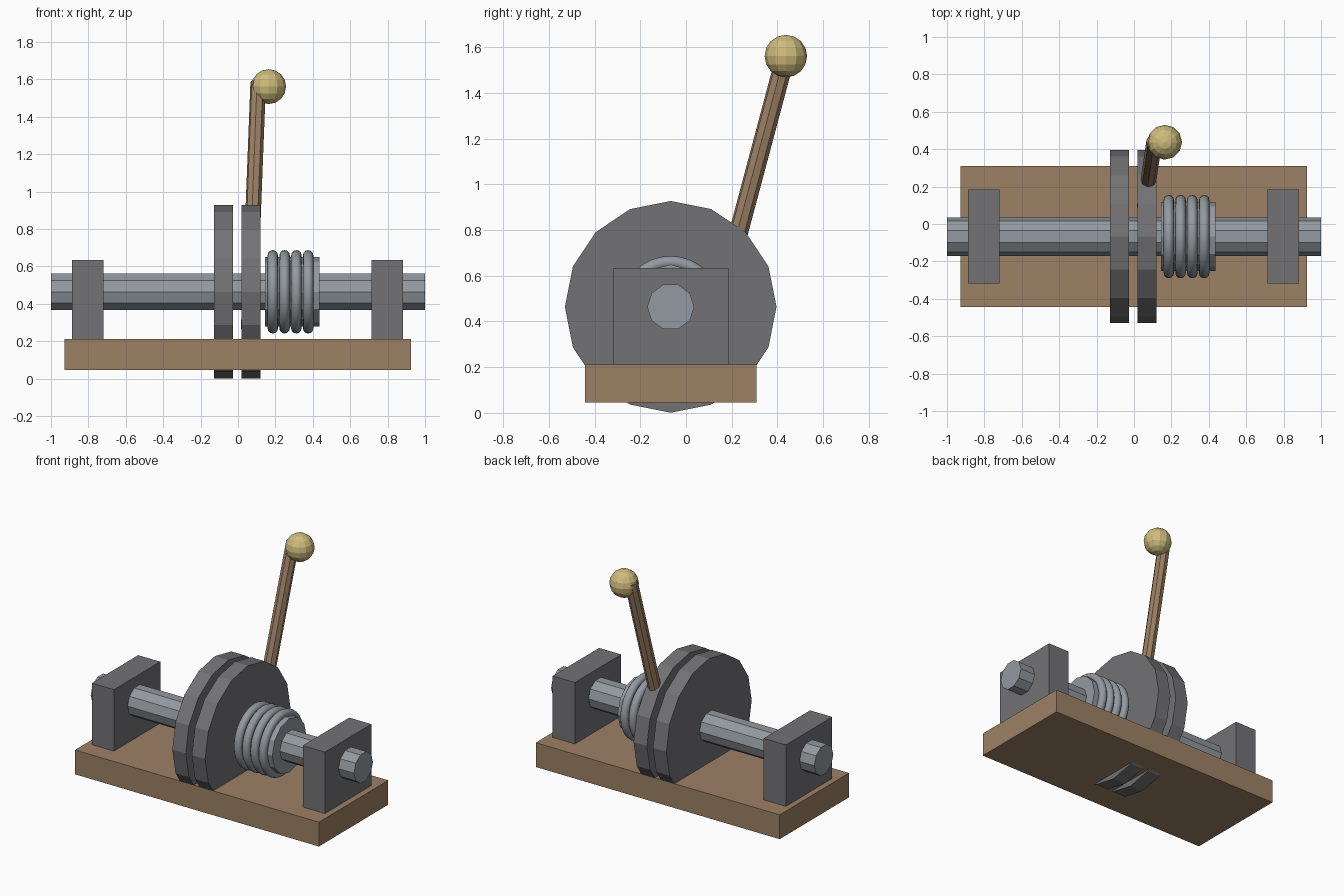
import bpy
from math import pi
from mathutils import Vector

if "Cube" in bpy.data.objects:
    bpy.data.objects.remove(bpy.data.objects["Cube"])

CY, CZ = -0.067, 0.464   # shaft axis


def mat(name, col):
    m = bpy.data.materials.new(name)
    m.diffuse_color = (*col, 1)
    m.use_nodes = True
    m.node_tree.nodes["Principled BSDF"].inputs["Base Color"].default_value = m.diffuse_color
    return m


STEEL = mat("steel", (0.29, 0.32, 0.35))
IRON = mat("iron", (0.17, 0.17, 0.18))
WOOD = mat("wood", (0.34, 0.22, 0.13))
BRASS = mat("brass", (0.62, 0.50, 0.20))


def finish(name, m):
    o = bpy.context.object
    o.name = name
    o.data.materials.append(m)
    return o


def box(name, lo, hi, m):
    lo, hi = Vector(lo), Vector(hi)
    bpy.ops.mesh.primitive_cube_add(size=1, location=(lo + hi) / 2)
    o = finish(name, m)
    o.scale = hi - lo
    return o


def rod(name, a, b, r, sides, m):
    a, b = Vector(a), Vector(b)
    d = b - a
    bpy.ops.mesh.primitive_cylinder_add(vertices=sides, radius=r, depth=d.length, location=(a + b) / 2)
    o = finish(name, m)
    o.rotation_euler = d.to_track_quat('Z', 'Y').to_euler()
    return o


def axial(name, x0, x1, r, sides, m):
    # cylinder along the shaft axis, with a vertex pointing to +y
    bpy.ops.mesh.primitive_cylinder_add(vertices=sides, radius=r, depth=x1 - x0,
                                        location=((x0 + x1) / 2, CY, CZ), rotation=(0, pi / 2, 0))
    return finish(name, m)


# Base board and bearing blocks
box("base", (-0.928, -0.443, 0.045), (0.925, 0.309, 0.212), WOOD)
for side, x in (("left", -0.804), ("right", 0.799)):
    box(side + "_bearing_block", (x - 0.084, -0.318, 0.2), (x + 0.084, 0.185, 0.634), IRON)

# Shaft and the pair of clutch discs
axial("shaft", -1, 1, 0.103, 10, STEEL)
axial("fixed_disc", -0.128, -0.026, 0.463, 16, IRON)
axial("sliding_disc", 0.02, 0.121, 0.463, 16, IRON)

# Sleeve with spring coils
axial("sleeve", 0.145, 0.437, 0.185, 12, STEEL)
for i in range(4):
    bpy.ops.mesh.primitive_torus_add(major_segments=32, minor_segments=12, major_radius=0.195,
                                     minor_radius=0.028, location=(0.186 + i * 0.063, CY, CZ),
                                     rotation=(0, pi / 2, 0))
    finish(f"spring_coil_{i + 1}", STEEL)
    bpy.ops.object.shade_smooth()

# Lever and knob
rod("lever", (0.057, 0.09, 0.265), (0.108, 0.442, 1.585), 0.042, 8, WOOD)
bpy.ops.mesh.primitive_uv_sphere_add(segments=12, ring_count=8, radius=0.093, location=(0.164, 0.437, 1.561))
finish("knob", BRASS)
